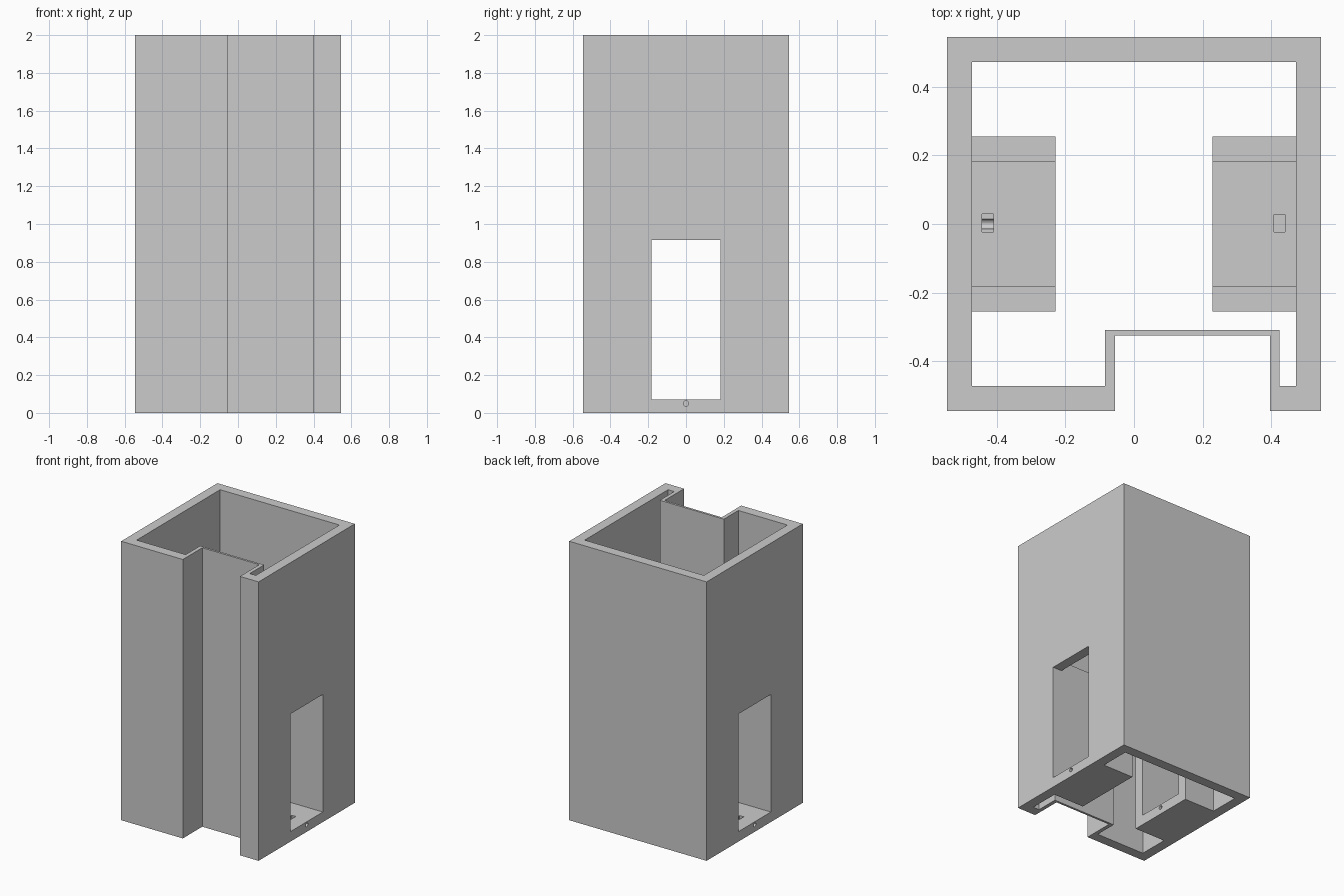
import bpy, bmesh
from math import pi
from mathutils import Matrix

cube = bpy.data.objects.get("Cube")
if cube:
    bpy.data.objects.remove(cube, do_unlink=True)

GREY = (0.6, 0.6, 0.6)
grey = bpy.data.materials.new("plain grey")
grey.use_nodes = True
grey.diffuse_color = (*GREY, 1)
grey.node_tree.nodes["Principled BSDF"].inputs["Base Color"].default_value = (*GREY, 1)

HALF, WALL, HEIGHT = 0.545, 0.072, 2.0
INNER = HALF - WALL
OPEN_Y, OPEN_TOP = 0.183, 0.915      # half width and top of the side windows
BORE_Z, BORE_R = 0.05, 0.014


def finish(name, bm):
    bmesh.ops.recalc_face_normals(bm, faces=bm.faces)
    mesh = bpy.data.meshes.new(name)
    bm.to_mesh(mesh)
    bm.free()
    mesh.materials.append(grey)
    ob = bpy.data.objects.new(name, mesh)
    bpy.context.collection.objects.link(ob)
    return ob


def box(name, lo, hi):
    bm = bmesh.new()
    size = [b - a for a, b in zip(lo, hi)]
    mid = [(a + b) / 2 for a, b in zip(lo, hi)]
    bmesh.ops.create_cube(bm, size=1, matrix=Matrix.Translation(mid) @ Matrix.Diagonal((*size, 1)))
    return finish(name, bm)


def bore(name, x0, x1):
    bm = bmesh.new()
    place = Matrix.Translation(((x0 + x1) / 2, 0, BORE_Z)) @ Matrix.Rotation(pi / 2, 4, 'Y')
    bmesh.ops.create_cone(bm, cap_ends=True, segments=24, radius1=BORE_R,
                          radius2=BORE_R, depth=abs(x1 - x0), matrix=place)
    return finish(name, bm)


def prism(name, points, offset):
    bm = bmesh.new()
    face = bm.faces.new([bm.verts.new(p) for p in points])
    new = bmesh.ops.extrude_face_region(bm, geom=[face])["geom"]
    bmesh.ops.translate(bm, vec=offset, verts=[v for v in new if isinstance(v, bmesh.types.BMVert)])
    return finish(name, bm)


def cut(ob, cutters):
    for c in cutters:
        mod = ob.modifiers.new("cut", 'BOOLEAN')
        mod.operation, mod.solver, mod.object = 'DIFFERENCE', 'EXACT', c
    bpy.context.view_layer.update()
    graph = bpy.context.evaluated_depsgraph_get()
    mesh = bpy.data.meshes.new_from_object(ob.evaluated_get(graph))
    ob.modifiers.clear()
    ob.data = mesh


# Tall open tube with a recessed channel down its front
outer = [(-HALF, -HALF), (-0.056, -HALF), (-0.056, -0.325), (0.397, -0.325),
         (0.397, -HALF), (HALF, -HALF), (HALF, HALF), (-HALF, HALF)]
inner = [(-INNER, -INNER), (-0.084, -INNER), (-0.084, -0.309), (0.424, -0.309),
         (0.424, -INNER), (INNER, -INNER), (INNER, INNER), (-INNER, INNER)]
bm = bmesh.new()
rings = [[bm.verts.new((x, y, z)) for x, y in loop]
         for loop, z in ((outer, 0), (outer, HEIGHT), (inner, HEIGHT), (inner, 0))]
for a, b in zip(rings, rings[1:] + rings[:1]):
    for i in range(len(a)):
        j = (i + 1) % len(a)
        bm.faces.new((a[i], a[j], b[j], b[i]))
shell = finish("outer_shell", bm)

# U-shaped cradle inside each window: floor and two cheeks
top = OPEN_TOP + WALL
edge = OPEN_Y + WALL
profile = [(-edge, 0), (edge, 0), (edge, top), (OPEN_Y, top),
           (OPEN_Y, WALL), (-OPEN_Y, WALL), (-OPEN_Y, top), (-edge, top)]
depth = INNER - 0.229
cradles = {}
for side, s in (("left", 1), ("right", -1)):
    cradles[side] = prism(side + "_cradle", [(s * INNER, y, z) for y, z in profile],
                          (-s * depth, 0, 0))

# Window opening, small bore and floor slot on each side
window = box("window_cutter", (-0.7, -OPEN_Y, WALL), (0.7, OPEN_Y, OPEN_TOP))
left_bore = bore("left_bore_cutter", 0.425, 0.7)
right_bore = bore("right_bore_cutter", -0.7, -0.1)
left_slot = box("left_slot_cutter", (0.408, -0.023, 0.03), (0.44, 0.027, 0.1))
right_slot = box("right_slot_cutter", (-0.443, -0.023, BORE_Z), (-0.41, 0.029, 0.1))

cut(shell, [window, left_bore, right_bore])
cut(cradles["left"], [left_bore, left_slot])
cut(cradles["right"], [right_bore, right_slot])

for c in (window, left_bore, right_bore, left_slot, right_slot):
    bpy.data.objects.remove(c, do_unlink=True)
